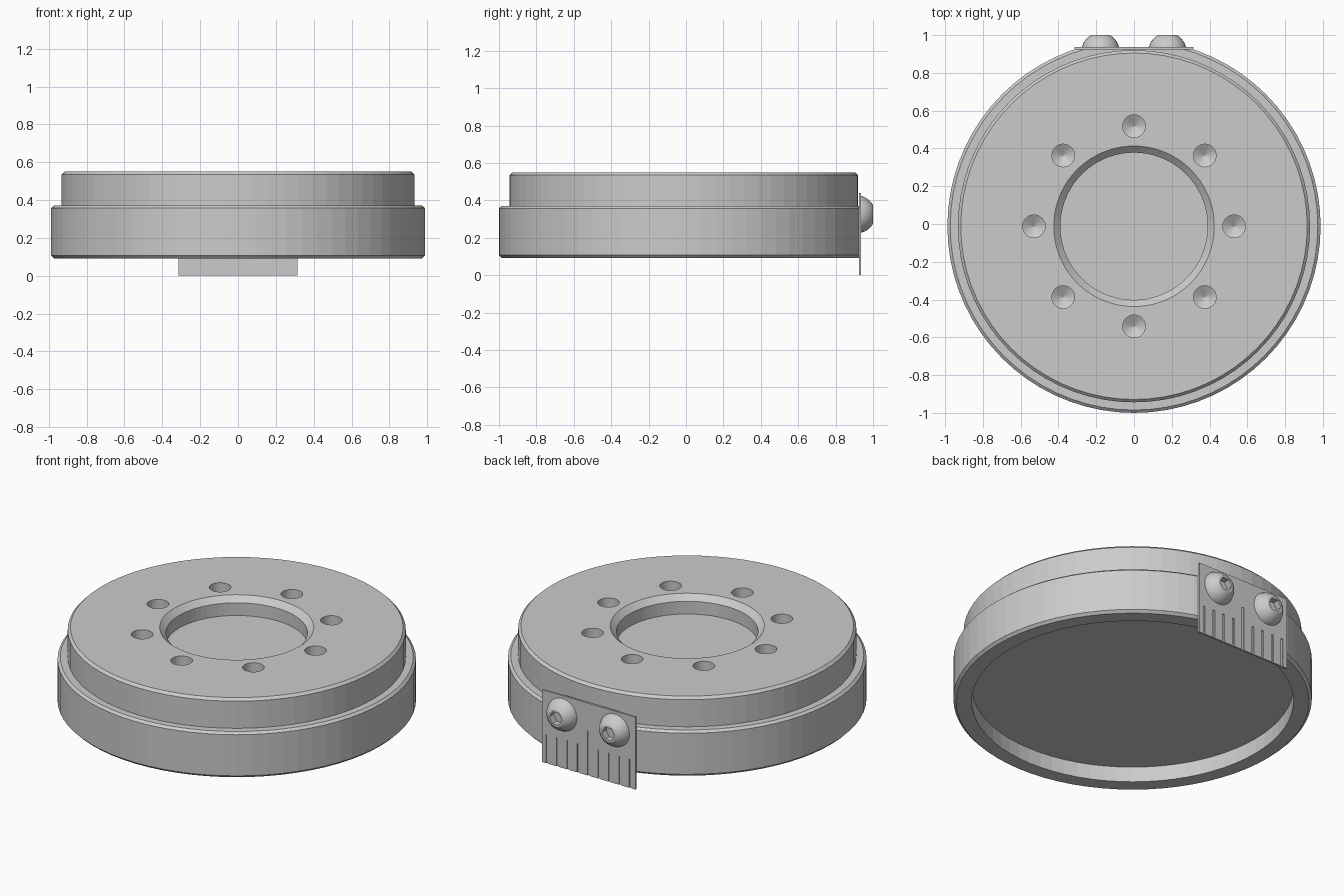
import bpy, bmesh
from math import pi, sin, cos, sqrt, radians
from mathutils import Matrix, Vector

if "Cube" in bpy.data.objects:
    bpy.data.objects.remove(bpy.data.objects["Cube"])

CY = -0.012          # disc axis offset in y
FLAT = 0.924         # flat on the back that carries the plate


def lathe(bm, profile, n, matrix=Matrix()):
    """Revolve (radius, z) points round z; radius 0 becomes a pole."""
    rings = []
    for r, z in profile:
        if r == 0:
            rings.append([bm.verts.new(matrix @ Vector((0, 0, z)))])
        else:
            rings.append([bm.verts.new(matrix @ Vector((r * cos(2 * pi * i / n), r * sin(2 * pi * i / n), z)))
                          for i in range(n)])
    for a, b in zip(rings, rings[1:]):
        for i in range(n):
            j = (i + 1) % n
            if len(a) == 1:
                bm.faces.new((a[0], b[j], b[i]))
            elif len(b) == 1:
                bm.faces.new((a[i], a[j], b[0]))
            else:
                bm.faces.new((a[i], a[j], b[j], b[i]))


def box(bm, lo, hi):
    lo, hi = Vector(lo), Vector(hi)
    m = Matrix.Translation((lo + hi) / 2) @ Matrix.Diagonal((*(hi - lo), 1))
    bmesh.ops.create_cube(bm, size=1, matrix=m)


def finish(bm, name):
    bmesh.ops.recalc_face_normals(bm, faces=bm.faces)
    me = bpy.data.meshes.new(name)
    bm.to_mesh(me)
    bm.free()
    ob = bpy.data.objects.new(name, me)
    bpy.context.collection.objects.link(ob)
    return ob


def cut(ob, cutter):
    mod = ob.modifiers.new("cut", 'BOOLEAN')
    mod.operation = 'DIFFERENCE'
    mod.solver = 'EXACT'
    mod.object = cutter
    bpy.context.view_layer.objects.active = ob
    bpy.ops.object.modifier_apply(modifier=mod.name)
    bpy.data.objects.remove(cutter, do_unlink=True)


# Stepped disc with a recess below and a chamfered blind bore on top
bm = bmesh.new()
lathe(bm, [(0, 0.185), (0.887, 0.185), (0.887, 0.092), (0.973, 0.092), (0.988, 0.107),
           (0.988, 0.357), (0.973, 0.37), (0.932, 0.37), (0.932, 0.535), (0.917, 0.55),
           (0.425, 0.55), (0.39, 0.517), (0.39, 0.44), (0, 0.44)],
      72, Matrix.Translation((0, CY, 0)))
disc = finish(bm, "stepped_disc")

# Eight drilled holes with conical bottoms
bm = bmesh.new()
for k in range(8):
    a = k * pi / 4
    lathe(bm, [(0, 0.36), (0.06, 0.395), (0.06, 0.6), (0, 0.6)], 32,
          Matrix.Translation((0.53 * cos(a), CY + 0.53 * sin(a), 0)))
cut(disc, finish(bm, "hole_cutter"))

# Flat on the back
bm = bmesh.new()
box(bm, (-0.6, FLAT, -0.1), (0.6, 1.2, 0.8))
cut(disc, finish(bm, "flat_cutter"))

# Scale plate with engraved graduation marks
bm = bmesh.new()
box(bm, (-0.315, FLAT, 0), (0.315, FLAT + 0.012, 0.44))
plate = finish(bm, "scale_plate")
bm = bmesh.new()
for k in range(-4, 5):
    x, top = k * 0.07, 0.27 if k == 0 else 0.175
    box(bm, (x - 0.007, FLAT + 0.006, -0.05), (x + 0.007, FLAT + 0.05, top))
cut(plate, finish(bm, "mark_cutter"))

# Two domed screws with hexagon sockets
R, C = 0.1008, -0.0234
dome = [(sqrt(R * R - (h - C) ** 2), h) for h in [0.064 * i / 8 for i in range(9)]]
for side, x in (("left", -0.177), ("right", 0.177)):
    m = Matrix.Translation((x, FLAT + 0.012, 0.325)) @ Matrix.Rotation(-pi / 2, 4, 'X')
    bm = bmesh.new()
    lathe(bm, [(0, 0)] + dome + [(0, 0.064)], 32, m)
    screw = finish(bm, "screw_" + side)
    bm = bmesh.new()
    lathe(bm, [(0, 0.025), (0.042, 0.025), (0.042, 0.1), (0, 0.1)], 6, m)
    cut(screw, finish(bm, "socket_cutter"))
    bpy.ops.object.select_all(action='DESELECT')
    screw.select_set(True)
    bpy.context.view_layer.objects.active = screw
    bpy.ops.object.shade_smooth_by_angle(angle=radians(25))
